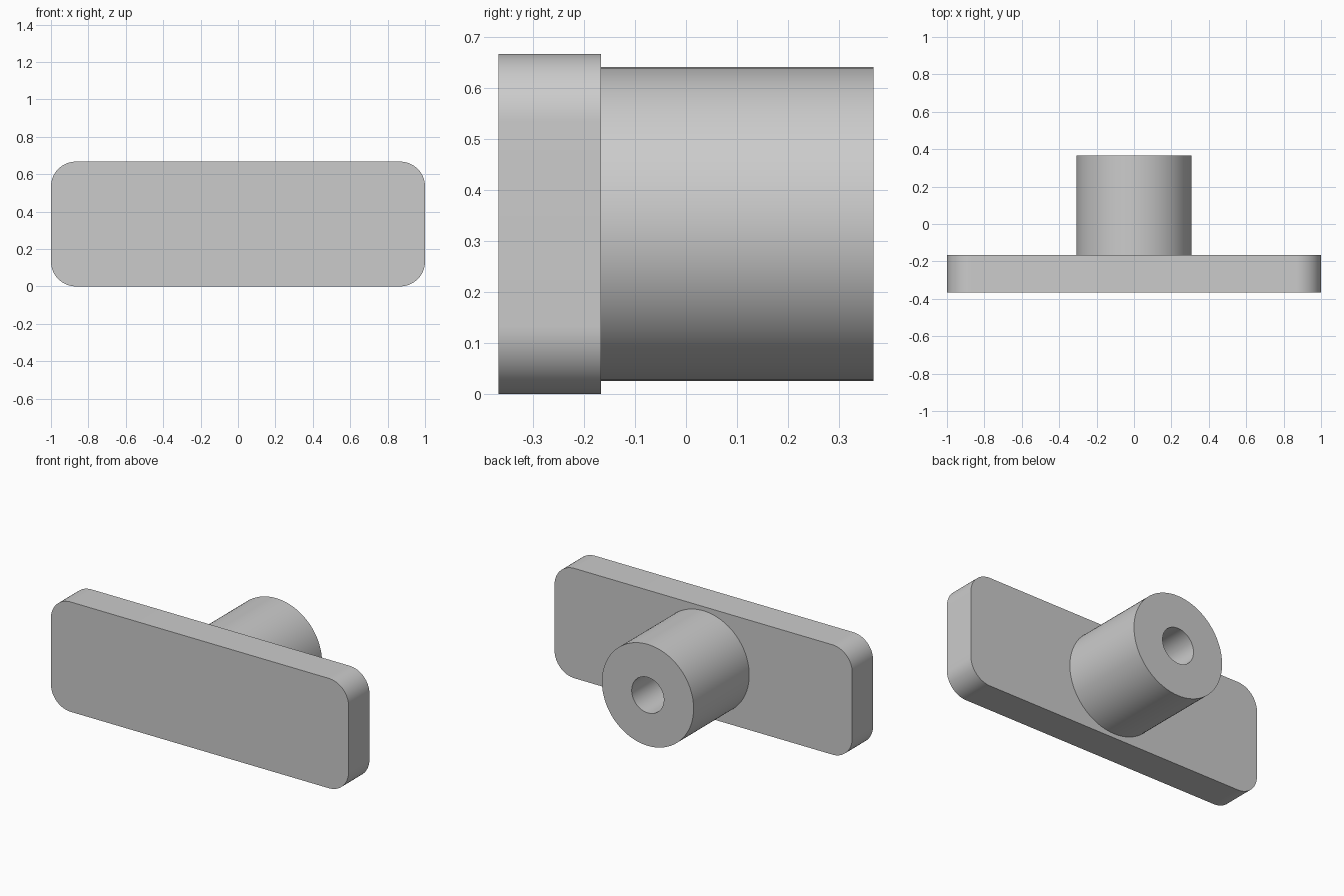
import bpy, bmesh, math
from mathutils import Matrix

cube = bpy.data.objects.get("Cube")
if cube:
    bpy.data.objects.remove(cube, do_unlink=True)

WIDTH, HEIGHT, CORNER = 2.0, 0.667, 0.133
FRONT, BACK, END = -0.367, -0.167, 0.367
BOSS_R, HOLE_R = 0.308, 0.108
MID_Z = HEIGHT / 2

grey = bpy.data.materials.new("plain grey")
grey.use_nodes = True
colour = (0.6, 0.6, 0.6, 1)
grey.diffuse_color = colour
grey.node_tree.nodes["Principled BSDF"].inputs["Base Color"].default_value = colour


def finish(name, bm):
    bmesh.ops.recalc_face_normals(bm, faces=bm.faces)
    mesh = bpy.data.meshes.new(name)
    bm.to_mesh(mesh)
    bm.free()
    mesh.materials.append(grey)
    obj = bpy.data.objects.new(name, mesh)
    bpy.context.collection.objects.link(obj)
    bpy.ops.object.select_all(action="DESELECT")
    obj.select_set(True)
    bpy.context.view_layer.objects.active = obj
    bpy.ops.object.shade_smooth_by_angle(angle=math.radians(30))
    return obj


# Plate: a slab with its four depth-wise edges rounded
bm = bmesh.new()
bmesh.ops.create_cube(bm, size=1)
bmesh.ops.scale(bm, vec=(WIDTH, BACK - FRONT, HEIGHT), verts=bm.verts)
bmesh.ops.translate(bm, vec=(0, (FRONT + BACK) / 2, MID_Z), verts=bm.verts)
edges = [e for e in bm.edges if abs(e.verts[0].co.y - e.verts[1].co.y) > 0.1]
bmesh.ops.bevel(bm, geom=edges, offset=CORNER, segments=16, profile=0.5,
                affect="EDGES")
finish("plate", bm)

# Boss: a turned tube whose bore stops at the back of the plate
bm = bmesh.new()
profile = [(BOSS_R, BACK), (BOSS_R, END), (HOLE_R, END), (HOLE_R, BACK)]
verts = [bm.verts.new((r, y, MID_Z)) for r, y in profile]
edges = [bm.edges.new(pair) for pair in zip(verts, verts[1:])]
bmesh.ops.spin(bm, geom=verts + edges, cent=(0, 0, MID_Z), axis=(0, 1, 0),
               angle=math.tau, steps=96, use_merge=True)
bmesh.ops.remove_doubles(bm, verts=bm.verts, dist=0.0001)
finish("boss", bm)
